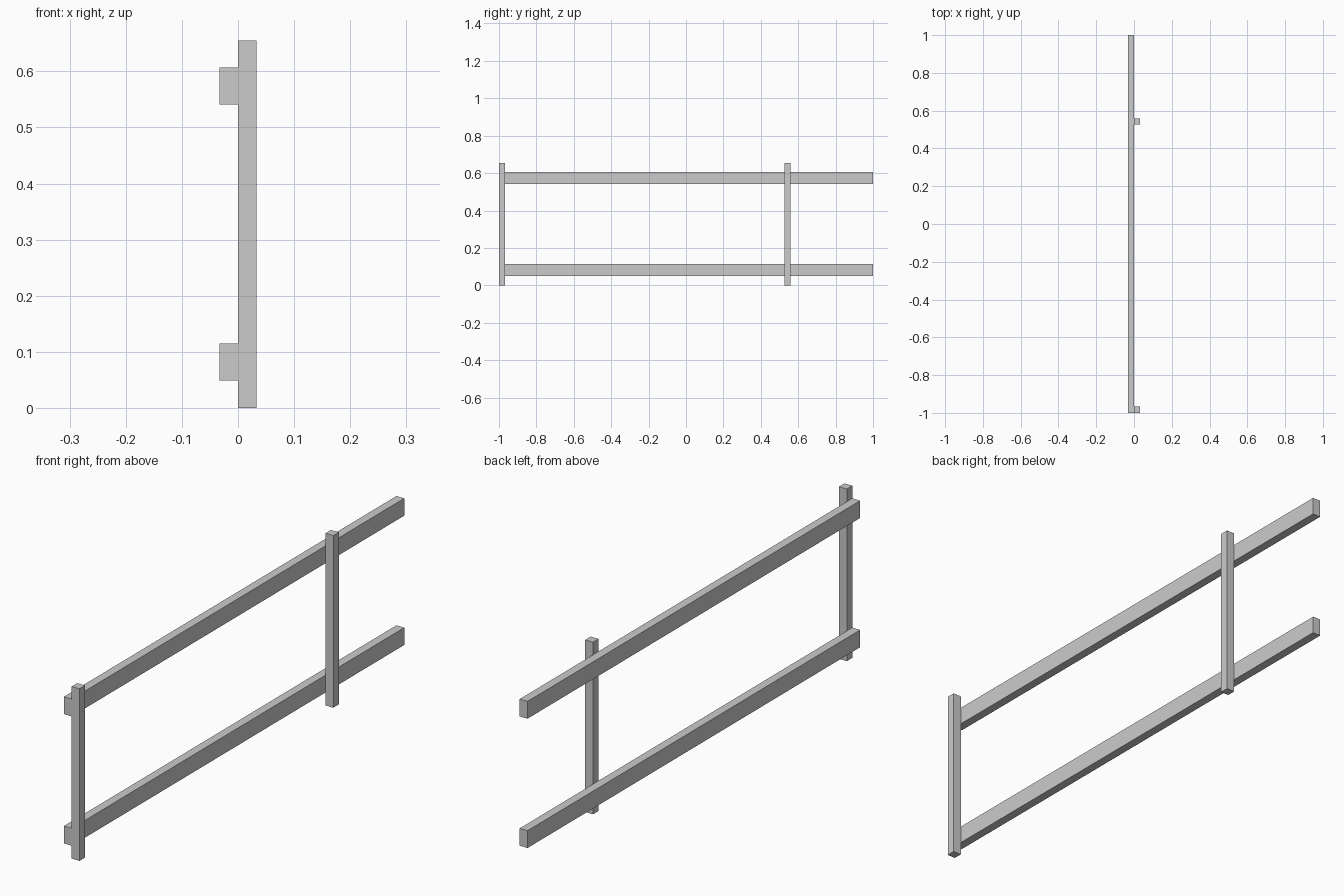
import bpy

if "Cube" in bpy.data.objects:
    bpy.data.objects.remove(bpy.data.objects["Cube"])

T = 0.033  # timber thickness


def beam(name, x, y, z):
    """Box spanning the given (min, max) ranges."""
    bpy.ops.mesh.primitive_cube_add(size=1, location=[(a + b) / 2 for a, b in (x, y, z)])
    ob = bpy.context.object
    ob.name = name
    ob.scale = [b - a for a, b in (x, y, z)]
    bpy.ops.object.transform_apply(location=False, rotation=False, scale=True)


# long horizontal rails behind the posts
for name, z in (("lower_rail", 0.049), ("upper_rail", 0.541)):
    beam(name, (-T, 0), (-1, 1), (z, z + 2 * T))

# upright posts on the front of the rails
for name, y in (("end_post", -1), ("inner_post", 0.526)):
    beam(name, (0, T), (y, y + T), (0, 0.655))
